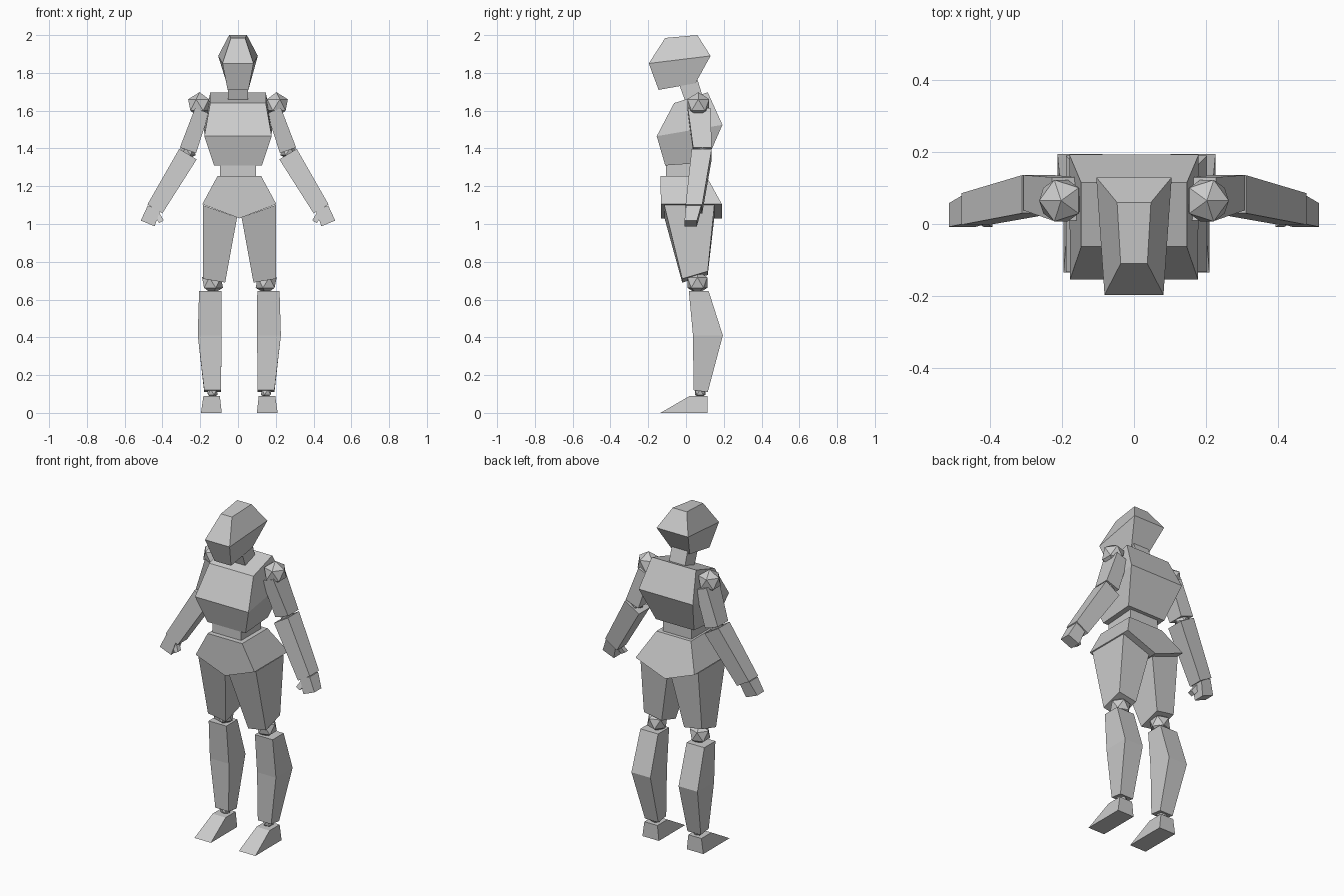
import bpy, bmesh
from mathutils import Vector

if "Cube" in bpy.data.objects:
    bpy.data.objects.remove(bpy.data.objects["Cube"], do_unlink=True)

grey = bpy.data.materials.new("plain_grey")
grey.use_nodes = True
grey.diffuse_color = (0.6, 0.6, 0.6, 1)
grey.node_tree.nodes["Principled BSDF"].inputs["Base Color"].default_value = (0.6, 0.6, 0.6, 1)


def finish(name, bm):
    bmesh.ops.recalc_face_normals(bm, faces=bm.faces)
    mesh = bpy.data.meshes.new(name)
    bm.to_mesh(mesh)
    bm.free()
    mesh.materials.append(grey)
    obj = bpy.data.objects.new(name, mesh)
    bpy.context.collection.objects.link(obj)


def loft(name, rings):
    """Skin a stack of rings with equal point counts and cap both ends."""
    bm = bmesh.new()
    loops = [[bm.verts.new(p) for p in ring] for ring in rings]
    count = len(loops[0])
    for low, high in zip(loops, loops[1:]):
        for i in range(count):
            j = (i + 1) % count
            bm.faces.new((low[i], low[j], high[j], high[i]))
    bm.faces.new(loops[0])
    bm.faces.new(loops[-1])
    finish(name, bm)


def level(front, back, cx=0.0, side=1):
    """Four-sided ring from front and back (half width, y, z)."""
    (fw, fy, fz), (bw, by, bz) = front, back
    cx *= side
    return [(cx - fw, fy, fz), (cx + fw, fy, fz), (cx + bw, by, bz), (cx - bw, by, bz)]


def limb(name, side, start, end, start_half, end_half):
    """Tapered box along an axis; halves are (across, depth)."""
    a, b = Vector(start), Vector(end)
    across = Vector((a.z - b.z, 0, b.x - a.x)).normalized()
    rings = []
    for c, (w, d) in ((a, start_half), (b, end_half)):
        ring = []
        for i, j in ((-1, -1), (1, -1), (1, 1), (-1, 1)):
            p = c + across * w * i + Vector((0, d * j, 0))
            ring.append((p.x * side, p.y, p.z))
        rings.append(ring)
    loft(name, rings)


def ball(name, side, centre, radius):
    bm = bmesh.new()
    bmesh.ops.create_icosphere(bm, subdivisions=1, radius=radius)
    for v in bm.verts:
        v.co = Vector(((v.co.x + centre[0]) * side, v.co.y + centre[1], v.co.z + centre[2]))
    finish(name, bm)


# Head and neck
loft("head", [
    level((0.055, -0.145, 1.71), (0.06, 0.05, 1.745)),
    level((0.082, -0.197, 1.85), (0.105, 0.13, 1.89)),
    level((0.037, -0.11, 1.985), (0.047, 0.06, 2.0))])
loft("neck", [
    level((0.053, 0.0, 1.64), (0.053, 0.09, 1.67)),
    level((0.053, -0.035, 1.735), (0.053, 0.05, 1.80))])

# Torso
loft("chest", [
    level((0.127, -0.11, 1.31), (0.127, 0.105, 1.325)),
    level((0.178, -0.155, 1.465), (0.18, 0.193, 1.525)),
    level((0.147, -0.063, 1.64), (0.147, 0.115, 1.697))])
loft("waist", [
    level((0.095, -0.105, 1.24), (0.095, 0.085, 1.24)),
    level((0.095, -0.105, 1.33), (0.095, 0.085, 1.33))])

# Pelvis: a pointed front outline joined to a wider back outline
loft("pelvis", [
    [(-0.108, y_top, 1.255), (0.122, y_top, 1.255), (0.203, y_low, 1.105),
     (0.007, y_low, 1.03), (-0.189, y_low, 1.105)]
    for y_top, y_low in ((-0.135, -0.133), (0.107, 0.19))])

for side, label in ((1, "left_"), (-1, "right_")):
    # Arm
    ball(label + "shoulder", side, (0.203, 0.065, 1.63), 0.068)
    limb(label + "upper_arm", side, (0.19, 0.07, 1.60), (0.265, 0.087, 1.39),
         (0.04, 0.06), (0.045, 0.049))
    ball(label + "elbow", side, (0.265, 0.088, 1.385), 0.045)
    limb(label + "forearm", side, (0.265, 0.083, 1.37), (0.44, 0.042, 1.08),
         (0.054, 0.053), (0.046, 0.044))
    limb(label + "hand", side, (0.445, 0.04, 1.085), (0.478, 0.025, 1.003),
         (0.035, 0.04), (0.04, 0.033))
    limb(label + "thumb", side, (0.435, 0.025, 1.06), (0.405, 0.005, 1.012),
         (0.015, 0.015), (0.014, 0.014))

    # Thigh with a top that follows the pelvis
    off = 0.007
    def leg_ring(inner, outer, front, back):
        """Corners from inner/outer (x, z) pairs at front and back, each (y, z lift)."""
        (xi, zi), (xo, zo) = inner, outer
        return [(off + side * x, y, z + lift) for x, z, (y, lift) in
                ((xi, zi, front), (xo, zo, front), (xo, zo, back), (xi, zi, back))]
    loft(label + "thigh", [
        leg_ring((0.075, 0.69), (0.193, 0.71), (-0.02, 0), (0.115, 0.04)),
        leg_ring((0.012, 1.035), (0.193, 1.10), (-0.115, 0), (0.15, 0))])
    ball(label + "knee", side, (0.142 + off * side, 0.06, 0.69), 0.062)

    # Shin with a calf bulging backward
    loft(label + "shin", [
        leg_ring((0.097, 0.12), (0.186, 0.12), (0.04, 0), (0.115, -0.01)),
        leg_ring((0.094, 0.41), (0.220, 0.41), (0.037, 0), (0.195, 0)),
        leg_ring((0.095, 0.645), (0.213, 0.645), (0.015, 0), (0.12, 0))])
    ball(label + "ankle", side, (0.143 + off * side, 0.075, 0.11), 0.032)

    # Wedge foot, tapering to a thin toe
    foot = []
    for inner, outer, toe_y, z in ((0.093, 0.203, -0.135, 0), (0.103, 0.190, 0.02, 0.09)):
        foot.append([(off + side * x, y, z) for x, y in
                     ((inner, toe_y), (outer, toe_y), (outer, 0.115), (inner, 0.115))])
    loft(label + "foot", foot)
